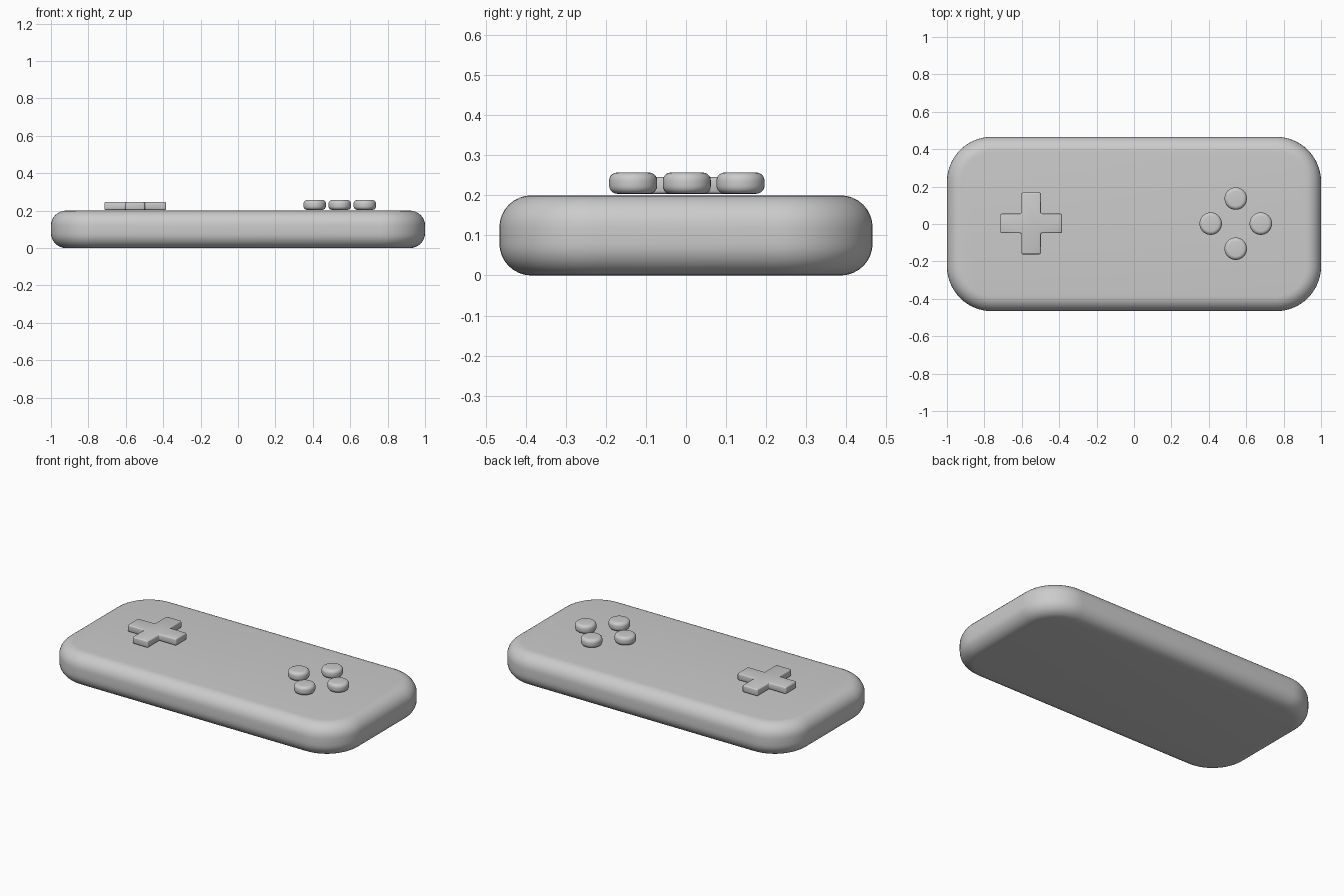
import bpy, bmesh, math

if "Cube" in bpy.data.objects:
    bpy.data.objects.remove(bpy.data.objects["Cube"])


def prism(name, outline, z0, z1, bevel, segments, loc=(0, 0)):
    """Extrude a plan outline from z0 to z1 and round its rims."""
    bm = bmesh.new()
    low = [bm.verts.new((x, y, z0)) for x, y in outline]
    top = [bm.verts.new((x, y, z1)) for x, y in outline]
    bm.faces.new(low[::-1])
    bm.faces.new(top)
    n = len(outline)
    for i in range(n):
        j = (i + 1) % n
        bm.faces.new((low[i], low[j], top[j], top[i]))
    mesh = bpy.data.meshes.new(name)
    bm.to_mesh(mesh)
    bm.free()
    ob = bpy.data.objects.new(name, mesh)
    ob.location = (loc[0], loc[1], 0)
    bpy.context.collection.objects.link(ob)
    mod = ob.modifiers.new("rounded_rims", 'BEVEL')
    mod.width = bevel
    mod.segments = segments
    mod.limit_method = 'ANGLE'
    mod.angle_limit = math.radians(40)
    bpy.ops.object.select_all(action='DESELECT')
    ob.select_set(True)
    bpy.context.view_layer.objects.active = ob
    bpy.ops.object.modifier_apply(modifier=mod.name)
    bpy.ops.object.shade_smooth_by_angle(angle=math.radians(35))
    return ob


def rounded_rect(hx, hy, r, steps):
    pts = []
    for k, (sx, sy) in enumerate([(1, 1), (-1, 1), (-1, -1), (1, -1)]):
        for i in range(steps + 1):
            a = math.pi / 2 * (k + i / steps)
            pts.append((sx * (hx - r) + r * math.cos(a), sy * (hy - r) + r * math.sin(a)))
    return pts


# Controller shell
prism("body", rounded_rect(1.0, 0.466, 0.24, 14), 0.0, 0.2, 0.08, 8)

# Directional pad: one cross-shaped block
w, a = 0.052, 0.165
quarter = [(a, -w), (a, w), (w, w)]
cross = []
for k in range(4):
    c, s = [(1, 0), (0, 1), (-1, 0), (0, -1)][k]
    cross += [(c * x - s * y, s * x + c * y) for x, y in quarter]
prism("direction_pad", cross, 0.203, 0.246, 0.008, 3, (-0.55, 0.003))

# Four round buttons in a diamond
circle = [(0.06 * math.cos(2 * math.pi * i / 40), 0.06 * math.sin(2 * math.pi * i / 40)) for i in range(40)]
for label, dx, dy in [("right", 1, 0), ("back", 0, 1), ("left", -1, 0), ("front", 0, -1)]:
    prism("button_" + label, circle, 0.204, 0.257, 0.02, 5, (0.544 + 0.134 * dx, 0.002 + 0.134 * dy))
